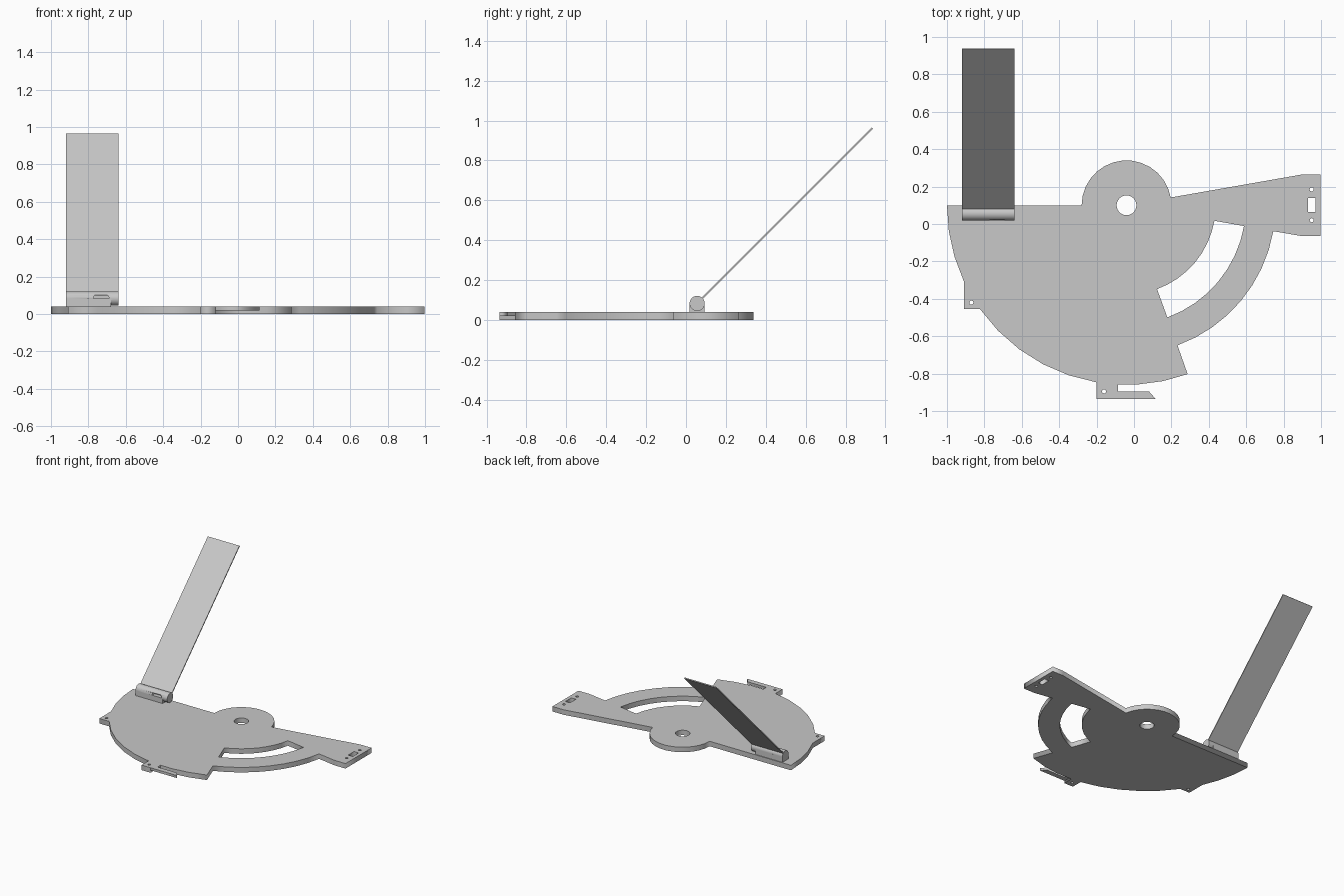
import bpy, bmesh
from math import cos, sin, radians
from mathutils import Matrix, Vector

cube = bpy.data.objects.get("Cube")
if cube:
    bpy.data.objects.remove(cube, do_unlink=True)

grey = bpy.data.materials.new("light grey")
grey.use_nodes = True
colour = (0.58, 0.58, 0.58, 1)
grey.diffuse_color = colour
grey.node_tree.nodes["Principled BSDF"].inputs["Base Color"].default_value = colour

PIVOT = (-0.04, 0.10)
THICK = 0.04


def arc(radius, start, end, steps, centre=PIVOT):
    angles = [radians(start + (end - start) * i / steps) for i in range(steps + 1)]
    return [(centre[0] + radius * cos(a), centre[1] + radius * sin(a)) for a in angles]


def circle(x, y, radius, steps):
    return arc(radius, 0, 360, steps, (x, y))[:-1]


def slab(name, loops, z0, z1):
    """Flat extruded shape; loops after the first are holes."""
    curve = bpy.data.curves.new(name, "CURVE")
    curve.dimensions = "2D"
    curve.fill_mode = "BOTH"
    curve.extrude = (z1 - z0) / 2
    for loop in loops:
        spline = curve.splines.new("POLY")
        spline.points.add(len(loop) - 1)
        for point, (x, y) in zip(spline.points, loop):
            point.co = (x, y, 0, 1)
        spline.use_cyclic_u = True
    curve.materials.append(grey)
    obj = bpy.data.objects.new(name, curve)
    bpy.context.collection.objects.link(obj)
    obj.location.z = (z0 + z1) / 2
    bpy.ops.object.select_all(action="DESELECT")
    obj.select_set(True)
    bpy.context.view_layer.objects.active = obj
    bpy.ops.object.convert(target="MESH")
    return bpy.context.object


def box(name, low, high):
    low, high = Vector(low), Vector(high)
    bpy.ops.mesh.primitive_cube_add(size=1, location=(low + high) / 2)
    obj = bpy.context.object
    obj.name = name
    obj.data.transform(Matrix.Diagonal((*(high - low), 1)))
    obj.data.materials.append(grey)
    return obj


# Base plate: quadrant, two tabs, notch, arm and hub in one outline
outline = (
    arc(0.96, 180, 205, 3)
    + [(-0.91, -0.455)]
    + arc(0.96, 215.3, 260.4, 5)
    + [(-0.2, -0.935), (-0.12, -0.935)]
    + arc(0.96, 265.2, 289.9, 3)
    + arc(0.797, -70, -10, 8)
    + [(0.9, -0.065), (0.998, -0.065), (0.998, 0.265), (0.9, 0.265)]
    + arc(0.24, 10, 180, 14)
)
arc_slot = arc(0.477, -70, -10, 8) + arc(0.638, -10, -70, 8)
window = [(0.93, 0.065), (0.97, 0.065), (0.97, 0.14), (0.93, 0.14)]
screw_holes = [circle(x, y, 0.011, 12) for x, y in
               [(-0.87, -0.42), (-0.16, -0.895), (0.95, 0.185), (0.95, 0.02)]]
slab("base_plate", [outline, arc_slot, window, circle(*PIVOT, 0.053, 24)] + screw_holes,
     0, THICK)

# Thin hook reaching out of the front tab
slab("hook", [[(-0.12, -0.85), (-0.12, -0.935), (0.115, -0.935),
               (0.08, -0.895), (-0.085, -0.895), (-0.085, -0.85)]], 0.02, THICK)

# Hinge: foot block and barrel
box("hinge_block", (-0.92, 0.018, THICK), (-0.68, 0.094, 0.082))
bpy.ops.mesh.primitive_cylinder_add(vertices=32, radius=0.038, depth=0.28,
                                    location=(-0.78, 0.056, 0.083),
                                    rotation=(0, radians(90), 0))
barrel = bpy.context.object
barrel.name = "hinge_barrel"
barrel.data.materials.append(grey)
bpy.ops.object.shade_smooth_by_angle()

# Rounded latch recess in the front of the barrel
recess = slab("recess_cutter", [arc(0.012, 90, 270, 6, (-0.752, 0))
                                + arc(0.012, -90, 90, 6, (-0.692, 0))], -0.025, 0.025)
recess.rotation_euler.x = radians(90)
recess.location = (-0.01, 0.025, 0.088)
recess.hide_render = True
recess.hide_set(True)
bm = bmesh.new()
bm.from_mesh(recess.data)
bmesh.ops.remove_doubles(bm, verts=bm.verts, dist=0.0001)
bmesh.ops.recalc_face_normals(bm, faces=bm.faces)
bm.to_mesh(recess.data)
bm.free()
cut = barrel.modifiers.new("recess", "BOOLEAN")
cut.operation = "DIFFERENCE"
cut.object = recess

# Long thin flap leaning back at 45 degrees
flap = box("flap", (-0.92, 0, -0.004), (-0.64, 1.22, 0.004))
flap.data.transform(Matrix.Translation(flap.location))
flap.location = (0, 0.072, 0.1)
flap.rotation_euler.x = radians(45)
